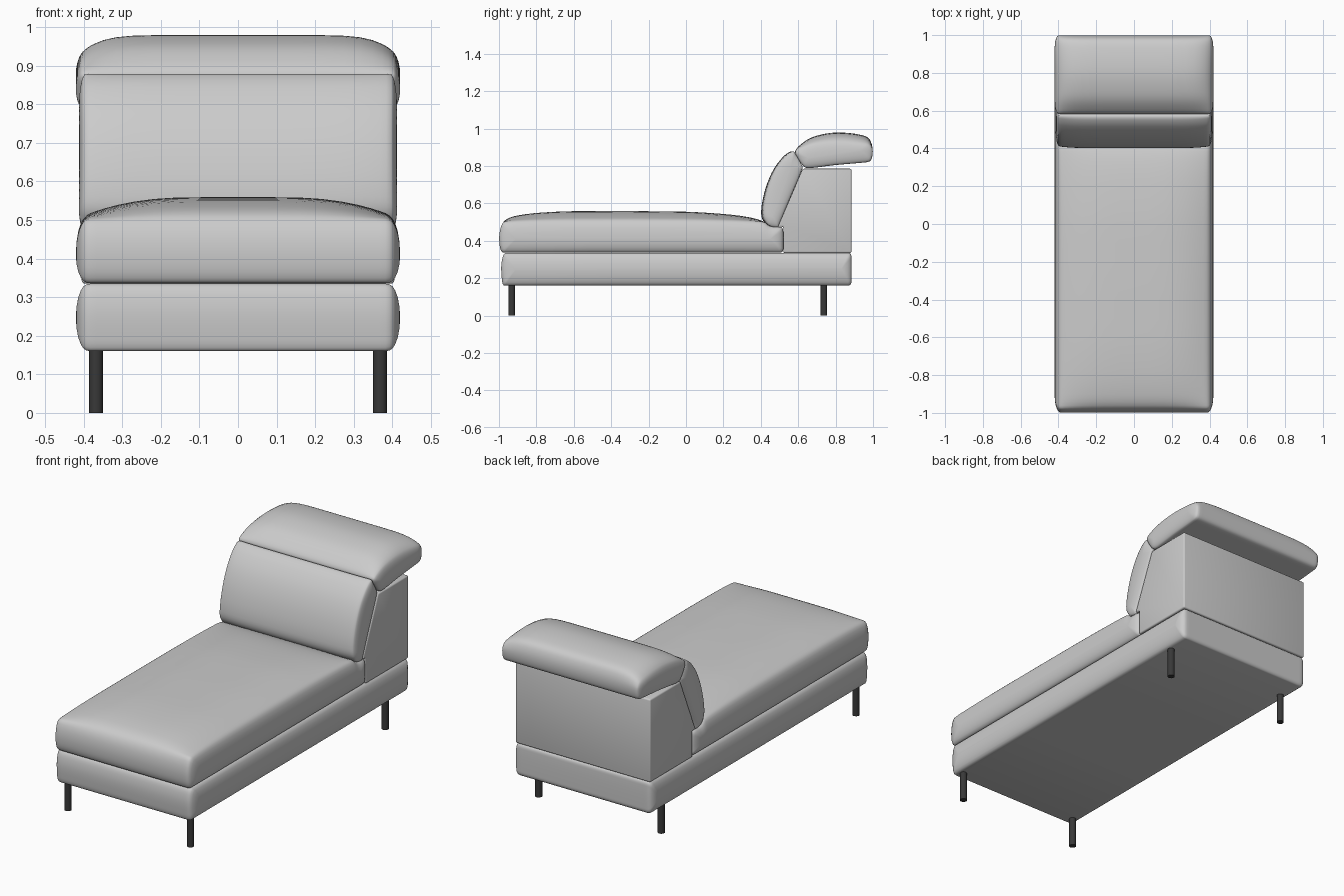
import bpy, bmesh, math
from mathutils import Vector

if "Cube" in bpy.data.objects:
    bpy.data.objects.remove(bpy.data.objects["Cube"])


def finish(name, bm, angle=40):
    bmesh.ops.recalc_face_normals(bm, faces=bm.faces)
    me = bpy.data.meshes.new(name)
    bm.to_mesh(me)
    bm.free()
    ob = bpy.data.objects.new(name, me)
    bpy.context.collection.objects.link(ob)
    me.shade_smooth()
    me.set_sharp_from_angle(angle=math.radians(angle))
    return ob


def refine(pts, n=3):
    """Closed centripetal-like smoothing with tangents limited to short edges."""
    pts = [Vector(p) for p in pts]
    out, k = [], len(pts)
    for i in range(k):
        a, b, c, d = (pts[(i + j) % k] for j in (-1, 0, 1, 2))
        length = (c - b).length
        t0 = (c - a).normalized() * length
        t1 = (d - b).normalized() * length
        if length > 0.3:          # long runs stay straight
            t0 = t1 = c - b
        for j in range(n):
            t = j / n
            out.append(b * (2*t**3 - 3*t**2 + 1) + t0 * (t**3 - 2*t**2 + t)
                       + c * (3*t**2 - 2*t**3) + t1 * (t**3 - t**2))
    return out


def cushion(name, profile, spine, half, bulge, crown=None, power=2.5, flat=0.1):
    """Loft a (y, z) profile across x, with a crowned middle and puffed ends."""
    prof = refine(profile)
    a, b = Vector(spine[0]), Vector(spine[1])
    edge = half - bulge
    body = [edge * v for v in (0, .2, .4, .55, .68, .78, .86, .92, .96)]
    right = [(x, 0) for x in body]
    right += [(edge + bulge * v, s) for v, s in
              ((-.25, .02), (.12, .08), (.42, .2), (.72, .4), (.93, .68), (1, .95))]
    stations = [(-x, s) for x, s in reversed(right[1:])] + right
    bm = bmesh.new()
    rings = []
    for x, s in stations:
        drop = min(1, max(0, (abs(x) - flat) / (edge - flat))) ** power
        ring = []
        for p in prof:
            q = p.copy()
            if crown:
                q = Vector(crown(q.x, q.y, drop))
            t = min(1, max(0, (q - a).dot(b - a) / (b - a).length_squared))
            q = q.lerp(a.lerp(b, t), s)
            ring.append(bm.verts.new((x, q.x, q.y)))
        rings.append(ring)
    n = len(prof)
    for r0, r1 in zip(rings, rings[1:]):
        for i in range(n):
            bm.faces.new((r0[i], r0[(i+1) % n], r1[(i+1) % n], r1[i]))
    bm.faces.new(rings[0])
    bm.faces.new(rings[-1])
    return finish(name, bm)


# Upholstered base frame
cushion("base_frame",
        [(-.97, .16), (.87, .16), (.882, .17), (.885, .19), (.885, .31), (.88, .33),
         (.865, .335), (-.96, .335), (-.975, .325), (-.985, .29), (-.988, .25),
         (-.985, .2), (-.98, .17)],
        [(-.91, .247), (.83, .247)], .42, .022)

# Seat cushion, domed on top
cushion("seat_cushion",
        [(-.975, .336), (.505, .336), (.518, .345), (.52, .36), (.52, .45), (.51, .472),
         (.45, .478), (.41, .505), (.33, .527), (.2, .543), (0, .555), (-.3, .559),
         (-.6, .558), (-.78, .55), (-.9, .535), (-.96, .515), (-.985, .485),
         (-.997, .44), (-.998, .39), (-.99, .35)],
        [(-.91, .41), (.45, .41)], .42, .022,
        lambda y, z, d: (y, z - max(0, z - .5) * .8 * d))

# Back block with slanted front
bm = bmesh.new()
block = [(.52, .335), (.885, .335), (.885, .785), (.624, .785), (.492, .475), (.52, .475)]
face = bm.faces.new([bm.verts.new((-.405, y, z)) for y, z in block])
ext = bmesh.ops.extrude_face_region(bm, geom=[face])
bmesh.ops.translate(bm, vec=(.81, 0, 0),
                    verts=[g for g in ext["geom"] if isinstance(g, bmesh.types.BMVert)])
bmesh.ops.bevel(bm, geom=bm.edges[:], offset=.008, segments=3, profile=.5, affect='EDGES')
finish("back_block", bm)

# Back cushion, leaning against the block
cushion("back_cushion",
        [(.492, .472), (.455, .476), (.425, .492), (.406, .52), (.402, .56), (.412, .63),
         (.435, .71), (.47, .785), (.515, .845), (.55, .873), (.572, .878), (.585, .865),
         (.622, .8), (.623, .785), (.56, .635), (.497, .485)],
        [(.465, .525), (.56, .79)], .412, .012,
        lambda y, z, d: (y + max(0, .04 - max(0, y - .45 - (z - .6) * .35)) * .25 * d, z),
        power=5)

# Headrest, resting above the block
cushion("headrest",
        [(.642, .79), (.622, .805), (.59, .855), (.584, .88), (.61, .912), (.66, .947),
         (.72, .967), (.79, .978), (.86, .977), (.93, .967), (.97, .953), (.988, .93),
         (.998, .89), (.995, .845), (.983, .825), (.95, .818), (.8, .805), (.68, .79)],
        [(.655, .84), (.93, .88)], .42, .014,
        lambda y, z, d: (y, z - max(0, z - .88) * .45 * d),
        power=6)

# Four dark round legs
dark = bpy.data.materials.new("dark_leg")
dark.diffuse_color = (.04, .04, .04, 1)
dark.use_nodes = True
dark.node_tree.nodes["Principled BSDF"].inputs["Base Color"].default_value = dark.diffuse_color
for label, y in (("front", -.932), ("back", .737)):
    for side, x in (("left", -.368), ("right", .368)):
        bm = bmesh.new()
        bmesh.ops.create_cone(bm, cap_ends=True, segments=24, radius1=.018,
                              radius2=.018, depth=.18)
        bmesh.ops.translate(bm, vec=(x, y, .09), verts=bm.verts)
        finish(f"{label}_{side}_leg", bm).data.materials.append(dark)
